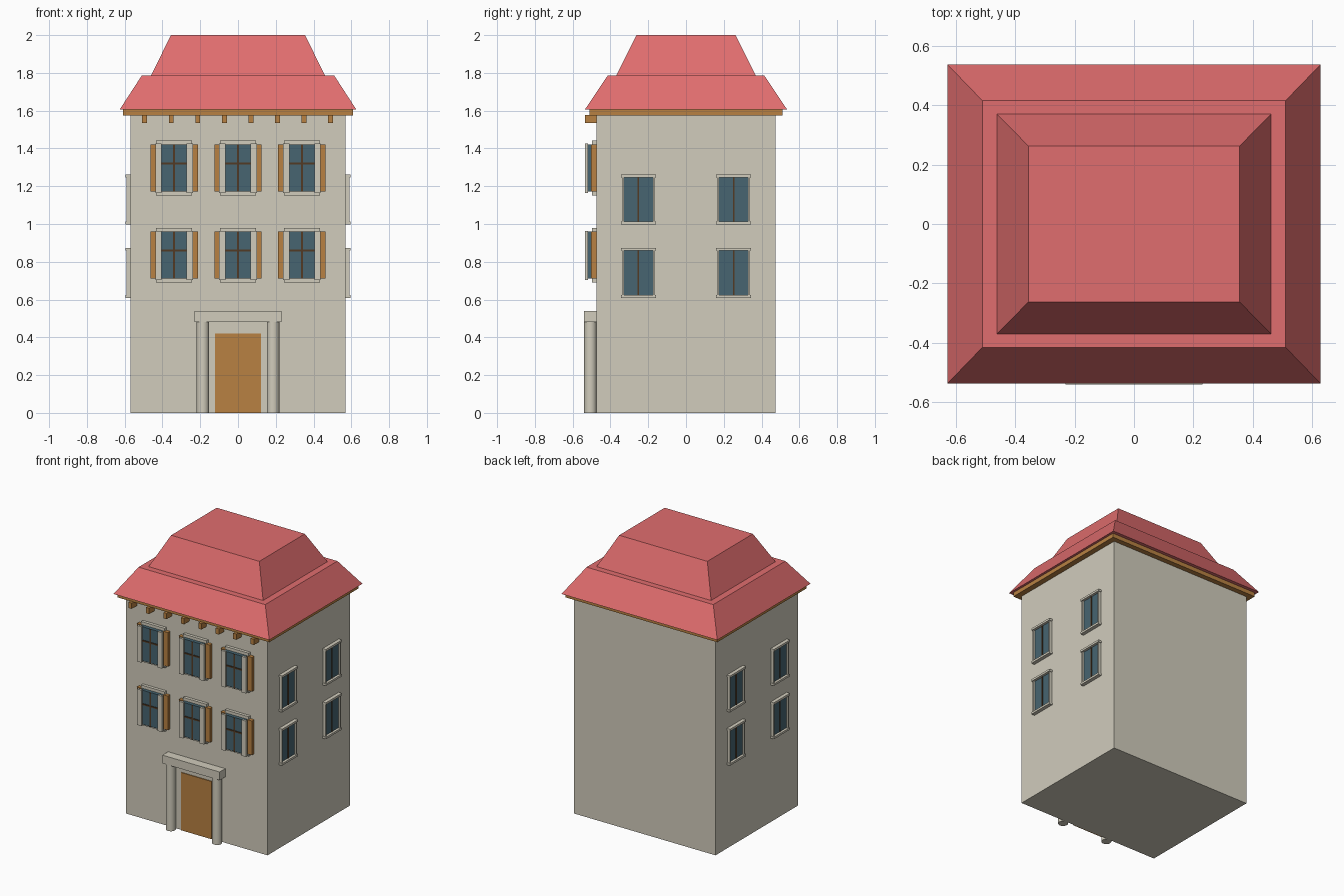
import bpy, bmesh, math

if "Cube" in bpy.data.objects:
    bpy.data.objects.remove(bpy.data.objects["Cube"])


def material(name, r, g, b):
    def lin(c):
        c /= 255
        return c / 12.92 if c <= 0.04045 else ((c + 0.055) / 1.055) ** 2.4
    m = bpy.data.materials.new(name)
    m.diffuse_color = (lin(r), lin(g), lin(b), 1)
    m.use_nodes = True
    m.node_tree.nodes["Principled BSDF"].inputs["Base Color"].default_value = m.diffuse_color
    return m


STONE = material("pale_stone", 209, 204, 188)
ROOF = material("red_roof", 224, 109, 110)
WOOD = material("ochre_wood", 184, 129, 66)
GLASS = material("blue_glass", 71, 101, 113)
BAR = material("dark_brown", 82, 58, 36)


def finish(name, bm, mat):
    bmesh.ops.recalc_face_normals(bm, faces=bm.faces)
    me = bpy.data.meshes.new(name)
    bm.to_mesh(me)
    bm.free()
    me.materials.append(mat)
    ob = bpy.data.objects.new(name, me)
    bpy.context.collection.objects.link(ob)
    return ob


def box(name, x, y, z, mat):
    """Box from (min, max) pairs, in any order."""
    bm = bmesh.new()
    bmesh.ops.create_cube(bm, size=1)
    for v in bm.verts:
        for i, r in enumerate((x, y, z)):
            v.co[i] = max(r) if v.co[i] > 0 else min(r)
    return finish(name, bm, mat)


def stepped_roof(name, rings, mat):
    """Closed solid through rectangular rings (half x, half y, z)."""
    bm = bmesh.new()
    loops = [[bm.verts.new((sx * a, sy * b, z))
              for sx, sy in ((-1, -1), (1, -1), (1, 1), (-1, 1))]
             for a, b, z in rings]
    for lo, hi in zip(loops, loops[1:]):
        for i in range(4):
            j = (i + 1) % 4
            bm.faces.new((lo[i], lo[j], hi[j], hi[i]))
    bm.faces.new(loops[0])
    bm.faces.new(loops[-1])
    return finish(name, bm, mat)


# Body, eaves board and two-tier roof
W, D = 0.57, 0.475
box("walls", (-W, W), (-D, D), (0, 1.58), STONE)
box("eaves_board", (-0.61, 0.61), (-0.512, 0.512), (1.575, 1.607), WOOD)
stepped_roof("roof", [(0.627, 0.536, 1.605), (0.51, 0.415, 1.785),
                      (0.461, 0.37, 1.785), (0.355, 0.262, 2.0)], ROOF)

# Brackets under the front eaves
for i in range(8):
    x = -0.494 + i * 0.1405
    box("eaves_bracket", (x - 0.013, x + 0.013), (-0.535, -D + 0.01),
        (1.535, 1.577), WOOD)


# Shuttered front windows
def front_window(cx, z0):
    z1 = z0 + 0.248
    mid = z0 + 0.148
    box("window_surround", (cx - 0.095, cx + 0.095), (-0.497, -D + 0.01),
        (z0 - 0.021, z1 + 0.021), STONE)
    box("window_glass", (cx - 0.085, cx + 0.085), (-0.522, -0.49), (z0, z1), GLASS)
    box("window_bar_vertical", (cx - 0.005, cx + 0.005), (-0.527, -0.515),
        (z0, z1), BAR)
    box("window_bar_horizontal", (cx - 0.066, cx + 0.066), (-0.527, -0.515),
        (mid - 0.005, mid + 0.005), BAR)
    for s in (-1, 1):
        box("shutter", (cx + s * 0.085, cx + s * 0.125), (-0.502, -D + 0.01),
            (z0, z1), WOOD)
        box("window_jamb", (cx + s * 0.066, cx + s * 0.1), (-0.535, -0.518),
            (z0 - 0.008, z1 + 0.005), STONE)


for cx in (-0.338, 0, 0.338):
    for z0 in (0.711, 1.173):
        front_window(cx, z0)


# Plain side windows
def side_window(s, cy, z0):
    z1 = z0 + 0.265
    inner = s * (W - 0.01)
    box("side_glass", (inner, s * (W + 0.008)), (cy - 0.08, cy + 0.08),
        (z0 + 0.01, z1 - 0.01), GLASS)
    box("side_bar", (inner, s * (W + 0.013)), (cy - 0.004, cy + 0.004),
        (z0 + 0.01, z1 - 0.01), BAR)
    for t in (-1, 1):
        box("side_jamb", (inner, s * (W + 0.02)), (cy + t * 0.077, cy + t * 0.087),
            (z0, z1), STONE)
    for za in (z0, z1 - 0.015):
        box("side_lintel_or_sill", (inner, s * (W + 0.026)),
            (cy - 0.092, cy + 0.092), (za, za + 0.015), STONE)


for s in (-1, 1):
    for cy in (-0.252, 0.252):
        for z0 in (0.609, 0.997):
            side_window(s, cy, z0)

# Doorway: door plate, round columns and lintel
box("door", (-0.122, 0.122), (-D - 0.006, -D + 0.003), (0, 0.42), WOOD)
box("door_lintel", (-0.23, 0.23), (-0.54, -D + 0.01), (0.48, 0.54), STONE)
for s in (-1, 1):
    bpy.ops.mesh.primitive_cylinder_add(vertices=24, radius=0.033, depth=0.485,
                                        location=(s * 0.186, -0.506, 0.2425))
    col = bpy.context.object
    col.name = "door_column"
    col.data.materials.append(STONE)
    bpy.ops.object.shade_smooth_by_angle(angle=math.radians(40))
